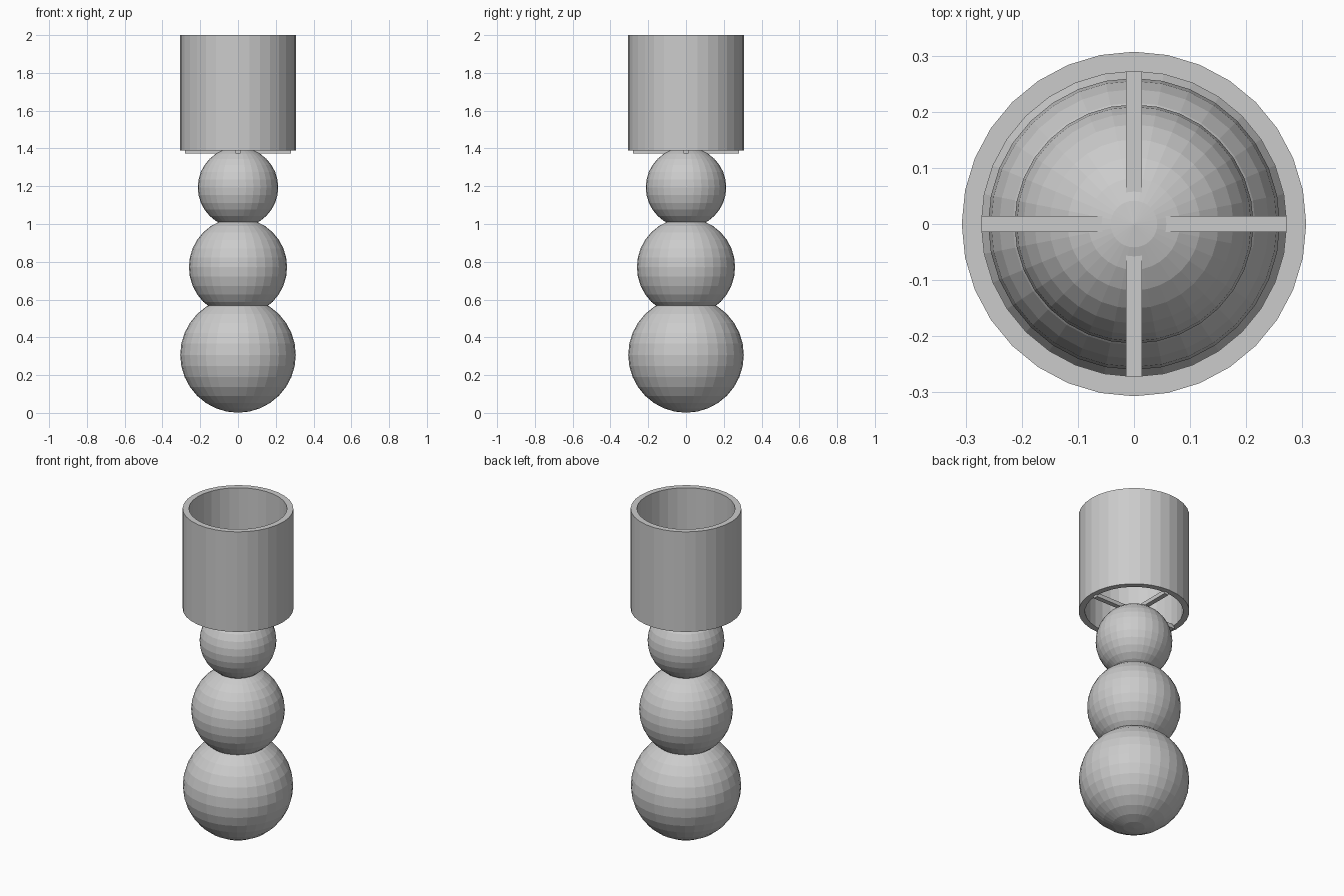
import bpy
import bmesh

cube = bpy.data.objects.get("Cube")
if cube:
    bpy.data.objects.remove(cube, do_unlink=True)

grey = bpy.data.materials.new("plain_grey")
grey.use_nodes = True
colour = (0.6, 0.6, 0.6, 1)
grey.diffuse_color = colour
grey.node_tree.nodes["Principled BSDF"].inputs["Base Color"].default_value = colour

SIDES = 32
TUBE_BOTTOM, TUBE_TOP = 1.388, 2.0
OUTER, INNER = 0.307, 0.272


def finish(name, bm):
    """Turn a bmesh into a named, flat-shaded object."""
    bmesh.ops.recalc_face_normals(bm, faces=bm.faces)
    mesh = bpy.data.meshes.new(name)
    bm.to_mesh(mesh)
    bm.free()
    mesh.materials.append(grey)
    obj = bpy.data.objects.new(name, mesh)
    bpy.context.collection.objects.link(obj)
    return obj


# Stacked balls, shrinking upwards
for name, radius, height in (
    ("bottom_ball", 0.306, 0.307),
    ("middle_ball", 0.26, 0.772),
    ("top_ball", 0.213, 1.194),
):
    bm = bmesh.new()
    bmesh.ops.create_uvsphere(bm, u_segments=SIDES, v_segments=16, radius=radius)
    finish(name, bm).location.z = height

# Open tube: four rings of vertices joined into walls and rims
bm = bmesh.new()
rings = []
for radius, z in ((OUTER, TUBE_BOTTOM), (OUTER, TUBE_TOP),
                  (INNER, TUBE_TOP), (INNER, TUBE_BOTTOM)):
    ring = bmesh.ops.create_circle(bm, segments=SIDES, radius=radius)["verts"]
    for v in ring:
        v.co.z = z
    rings.append(ring)
for a, b in zip(rings, rings[1:] + rings[:1]):
    for i in range(SIDES):
        j = (i + 1) % SIDES
        bm.faces.new((a[i], a[j], b[j], b[i]))
finish("open_tube", bm)

# Crossed support bars holding the tube on the top ball
for name, size in (("side_support_bar", (0.56, 0.029, 0.024)),
                   ("front_back_support_bar", (0.029, 0.56, 0.024))):
    bm = bmesh.new()
    bmesh.ops.create_cube(bm, size=1)
    bmesh.ops.scale(bm, vec=size, verts=bm.verts)
    finish(name, bm).location.z = 1.386
